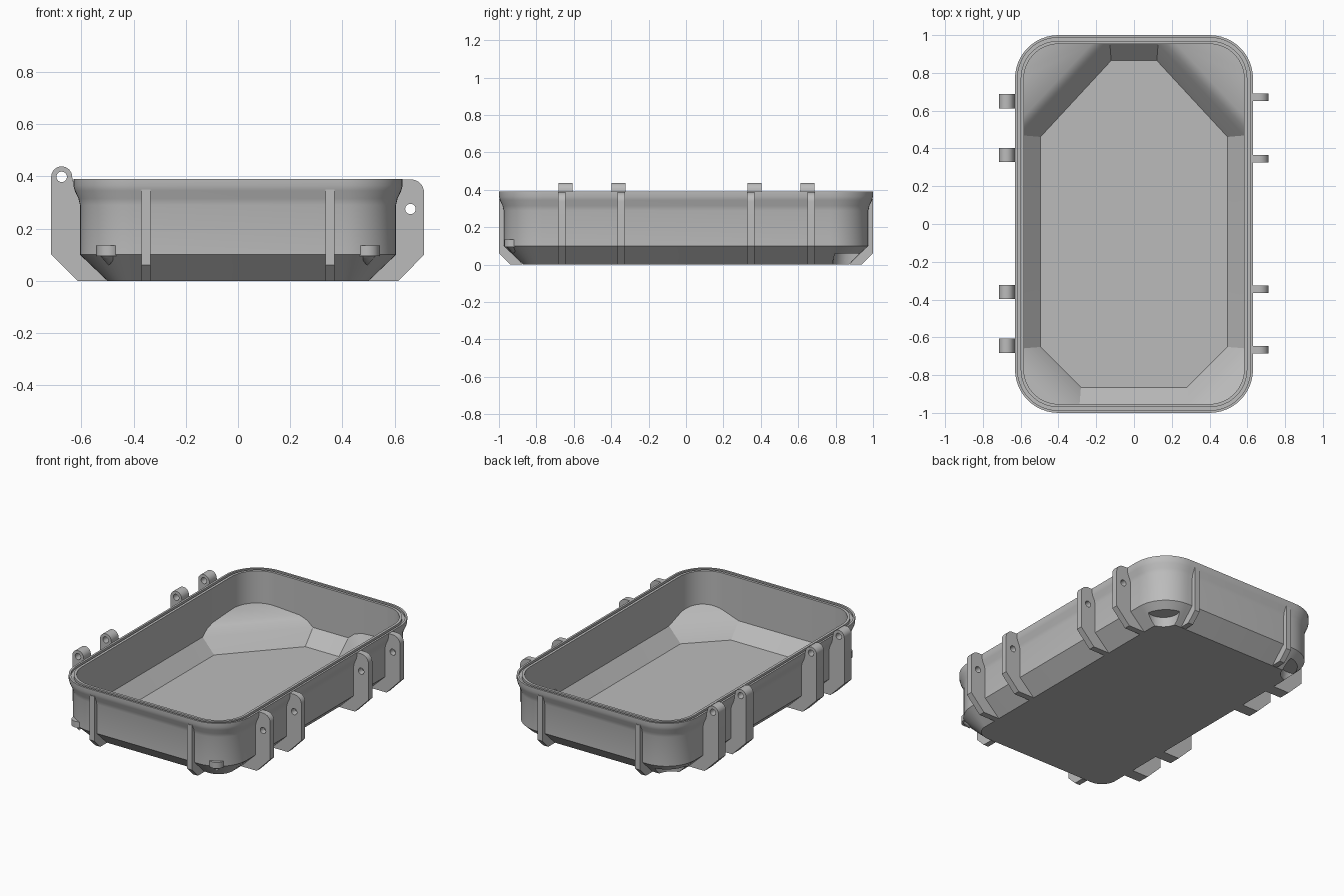
import bpy, bmesh
from math import pi, cos, sin, radians, hypot
from mathutils import Matrix, Vector

cube = bpy.data.objects.get("Cube")
if cube:
    bpy.data.objects.remove(cube, do_unlink=True)

grey = bpy.data.materials.new("plain grey")
grey.use_nodes = True
GREY = (0.5, 0.5, 0.5, 1)
grey.diffuse_color = GREY
grey.node_tree.nodes["Principled BSDF"].inputs["Base Color"].default_value = GREY

HALF_X, HALF_Y, RADIUS = 0.63, 1.0, 0.23


def add_object(name, mesh):
    obj = bpy.data.objects.new(name, mesh)
    bpy.context.collection.objects.link(obj)
    mesh.materials.clear()
    mesh.materials.append(grey)
    return obj


def from_bmesh(name, bm):
    bmesh.ops.recalc_face_normals(bm, faces=bm.faces)
    mesh = bpy.data.meshes.new(name)
    bm.to_mesh(mesh)
    bm.free()
    return add_object(name, mesh)


def evaluated_mesh(obj):
    deps = bpy.context.evaluated_depsgraph_get()
    return bpy.data.meshes.new_from_object(obj.evaluated_get(deps))


def arc(cx, cy, r, start, end, steps):
    angles = [radians(start + (end - start) * i / steps) for i in range(steps + 1)]
    return [(cx + r * cos(a), cy + r * sin(a)) for a in angles]


def corner_arc(inset, quarter=0, steps=12):
    sx, sy = [(1, 1), (-1, 1), (-1, -1), (1, -1)][quarter]
    return arc(sx * (HALF_X - RADIUS), sy * (HALF_Y - RADIUS), RADIUS - inset,
               90 * quarter, 90 * quarter + 90, steps)


# Tray shell: rounded rectangles lofted up the outside, over the grooved rim and down inside
def make_shell():
    profile = [(0.13, 0), (0.025, 0.1), (0.025, 0.29), (0.019, 0.315), (0.005, 0.345),
               (0, 0.365), (0, 0.39), (0.013, 0.39), (0.013, 0.375), (0.03, 0.375),
               (0.03, 0.39), (0.047, 0.39), (0.047, 0.11), (0.135, 0.02)]
    bm = bmesh.new()
    rings = []
    for inset, z in profile:
        pts = [p for q in range(4) for p in corner_arc(inset, q)]
        rings.append([bm.verts.new((x, y, z)) for x, y in pts])
    n = len(rings[0])
    for low, high in zip(rings, rings[1:]):
        for i in range(n):
            j = (i + 1) % n
            bm.faces.new((low[i], low[j], high[j], high[i]))
    bm.faces.new(rings[0])
    bm.faces.new(rings[-1])
    return from_bmesh("tray_shell", bm)


# Corner shelf: raised block across an inside corner, rising from its diagonal edge
def make_shelf(name, sx, sy, side_y, end_x, slope):
    wall_x, wall_y = HALF_X - 0.047, HALF_Y - 0.047
    dx, dy = wall_x - end_x, wall_y - side_y
    length = hypot(dx, dy)

    def depth(x, y):
        return ((x - wall_x) * dy + (y - side_y) * dx) / length

    def height(d):
        d = max(d, 0)
        for (d0, z0), (d1, z1) in zip(slope, slope[1:]):
            if d <= d1 or d1 == slope[-1][0]:
                return z0 + (z1 - z0) * (d - d0) / (d1 - d0)

    pts = [(wall_x - 0.088, side_y, 0.019), (end_x, wall_y - 0.088, 0.019)]
    for d, z in slope[:-1]:
        pts.append((wall_x + 0.008, side_y + d * length / dx, z))
        pts.append((end_x + d * length / dy, wall_y + 0.008, z))
    for x, y in corner_arc(0.039):
        pts += [(x, y, height(depth(x, y))), (x, y, 0.11)]
    pts += [(x, y, 0.015) for x, y in corner_arc(0.13)]
    bm = bmesh.new()
    for x, y, z in pts:
        bm.verts.new((sx * x, sy * y, z))
    hull = bmesh.ops.convex_hull(bm, input=bm.verts)
    loose = {v for v in hull["geom_interior"] if isinstance(v, bmesh.types.BMVert)}
    bmesh.ops.delete(bm, geom=list(loose), context="VERTS")
    bmesh.ops.dissolve_limit(bm, angle_limit=radians(1), verts=bm.verts, edges=bm.edges)
    return from_bmesh(name, bm)


# Scoop: round hollow taken out of the underside
def scoop(obj, x, y):
    bm = bmesh.new()
    bmesh.ops.create_cone(bm, cap_ends=True, segments=40, radius1=0.115, radius2=0.1,
                          depth=0.16, matrix=Matrix.Translation((x, y, -0.02)))
    cutter = from_bmesh("scoop_cutter", bm)
    cutter.hide_render = True
    mod = obj.modifiers.new("scoop", "BOOLEAN")
    mod.operation, mod.solver, mod.object = "DIFFERENCE", "EXACT", cutter
    mesh = evaluated_mesh(obj)
    obj.modifiers.clear()
    obj.data = mesh
    bpy.data.objects.remove(cutter, do_unlink=True)


# Rib: flat outline of (outward, up) points, with optional pin hole, given a thickness
def make_rib(name, outline, hole, width, turn, offset):
    curve = bpy.data.curves.new(name, "CURVE")
    curve.dimensions, curve.fill_mode, curve.extrude = "2D", "BOTH", width / 2
    for pts in [outline] + ([hole] if hole else []):
        spline = curve.splines.new("POLY")
        spline.points.add(len(pts) - 1)
        for point, (x, y) in zip(spline.points, pts):
            point.co = (x, y, 0, 1)
        spline.use_cyclic_u = True
    temp = bpy.data.objects.new(name + "_curve", curve)
    bpy.context.collection.objects.link(temp)
    mesh = evaluated_mesh(temp)
    bpy.data.objects.remove(temp, do_unlink=True)
    mesh.transform(Matrix.Translation(offset) @ Matrix.Rotation(radians(turn), 4, "Z")
                   @ Matrix.Rotation(pi / 2, 4, "X"))
    bm = bmesh.new()
    bm.from_mesh(mesh)
    bmesh.ops.remove_doubles(bm, verts=bm.verts, dist=0.0001)
    return from_bmesh(name, bm)


# Corner boss: short peg with a pointed underside
def make_boss(name, x, y):
    bm = bmesh.new()
    bmesh.ops.create_cone(bm, cap_ends=True, segments=32, radius1=0.046, radius2=0.046,
                          depth=0.04, matrix=Matrix.Translation((x, y, 0.115)))
    bmesh.ops.create_cone(bm, cap_ends=True, segments=32, radius1=0.0, radius2=0.035,
                          depth=0.04, matrix=Matrix.Translation((x, y, 0.078)))
    return from_bmesh(name, bm)


parts = []
shell = make_shell()
parts.append(shell)

for side, sx in (("left", 1), ("right", -1)):
    back = make_shelf("back_shelf_" + side, sx, 1, 0.46, 0.12,
                      [(0, 0.11), (0.03, 0.145), (0.07, 0.165), (0.25, 0.18)])
    front = make_shelf("front_shelf_" + side, sx, -1, 0.65, 0.28, [(0, 0.11), (0.13, 0.17)])
    for obj in (shell, back):
        scoop(obj, sx * 0.52, 0.89)
    parts += [back, front, make_boss("front_boss_" + side, sx * 0.495, -0.925)]

# Latch ribs on the left, hinge ribs on the right
foot = [(0.625, 0.355), (0.6, 0.295), (0.6, 0.1), (0.5, 0), (0.615, 0)]
latch = [(0.625, 0.388)] + foot + [(0.712, 0.1)] + arc(0.662, 0.338, 0.05, 0, 90, 8)
hinge = foot + [(0.715, 0.1)] + arc(0.675, 0.398, 0.04, 0, 180, 16)
for i, y in enumerate((-0.665, -0.345, 0.345, 0.67)):
    parts.append(make_rib(f"latch_rib_{i + 1}", latch, arc(0.66, 0.275, 0.02, 0, 345, 23),
                          0.04, 0, (0, y, 0)))
for i, y in enumerate((-0.645, -0.36, 0.365, 0.65)):
    parts.append(make_rib(f"hinge_rib_{i + 1}", hinge, arc(0.675, 0.398, 0.02, 0, 345, 23),
                          0.075, 180, (0, y, 0)))

# Plain ribs on both short ends
end = [(0.99, 0.35), (0.97, 0.29), (0.97, 0.1), (0.872, 0), (0.94, 0), (1, 0.06), (1, 0.35)]
for label, turn in (("front", -90), ("back", 90)):
    for side, x in (("left", 0.352), ("right", -0.352)):
        parts.append(make_rib(f"{label}_rib_{side}", end, None, 0.035, turn, (x, 0, 0)))

# Smooth curves, sharp edges
bpy.ops.object.select_all(action="DESELECT")
for obj in parts:
    obj.select_set(True)
bpy.context.view_layer.objects.active = shell
bpy.ops.object.shade_smooth_by_angle(angle=radians(28))
